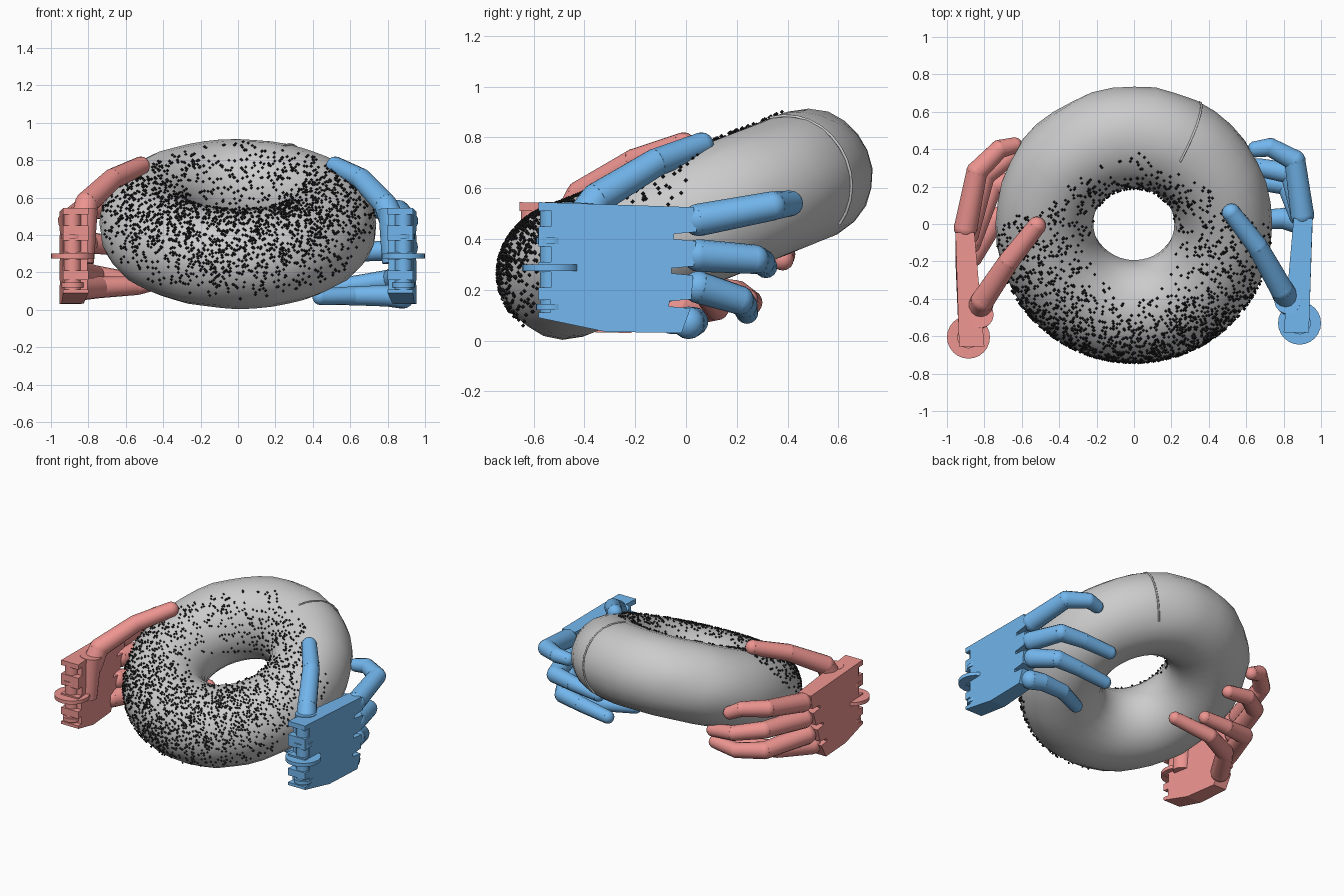
import bpy, bmesh, math, random
from mathutils import Vector, Matrix, noise

if "Cube" in bpy.data.objects:
    bpy.data.objects.remove(bpy.data.objects["Cube"])

random.seed(4)
TILT = Matrix.Translation((0, 0, 0.46)) @ Matrix.Rotation(math.radians(22), 4, 'X') @ Matrix.Diagonal((1, 1.045, 1, 1))
MAJOR, MINOR = 0.48, 0.263


def material(name, rgb):
    m = bpy.data.materials.new(name)
    m.diffuse_color = (*rgb, 1)
    m.use_nodes = True
    m.node_tree.nodes["Principled BSDF"].inputs["Base Color"].default_value = m.diffuse_color
    return m


def finish(bm, name, mat=None, smooth=35):
    bmesh.ops.recalc_face_normals(bm, faces=bm.faces)
    me = bpy.data.meshes.new(name)
    bm.to_mesh(me)
    bm.free()
    ob = bpy.data.objects.new(name, me)
    bpy.context.collection.objects.link(ob)
    if mat:
        me.materials.append(mat)
    if smooth:
        bpy.ops.object.select_all(action='DESELECT')
        ob.select_set(True)
        bpy.context.view_layer.objects.active = ob
        bpy.ops.object.shade_smooth_by_angle(angle=math.radians(smooth))
    return ob


def ring_point(a, b, r=MINOR):
    n = Vector((math.cos(a) * math.cos(b), math.sin(a) * math.cos(b), math.sin(b)))
    return Vector((math.cos(a), math.sin(a), 0)) * MAJOR + n * r, n


# bread ring, slightly uneven
bpy.ops.mesh.primitive_torus_add(major_radius=MAJOR, minor_radius=MINOR, major_segments=40, minor_segments=22)
ring = bpy.context.object
ring.name = "bread_ring"
for v in ring.data.vertices:
    v.co *= 1 + 0.015 * noise.noise(v.co * 6)
ring.data.transform(TILT)
bpy.ops.object.shade_smooth_by_angle(angle=math.radians(40))

# thin crease across the back of the ring
curve = bpy.data.curves.new("crease", 'CURVE')
curve.dimensions = '3D'
curve.bevel_depth = 0.006
curve.bevel_resolution = 1
spline = curve.splines.new('POLY')
spline.points.add(12)
for i, p in enumerate(spline.points):
    b = math.radians(-60 + i * 12)
    p.co = (*(TILT @ ring_point(math.radians(61), b, MINOR + 0.001)[0]), 1)
bpy.context.collection.objects.link(bpy.data.objects.new("crease", curve))

# seeds over the front and upper side
verts, faces = [], []
facing = Vector((0, -0.85, 0.5)).normalized()
count = 0
while count < 2300:
    a, b = random.uniform(0, math.tau), random.uniform(0, math.tau)
    if random.random() > (MAJOR + MINOR * math.cos(b)) / (MAJOR + MINOR):
        continue
    p, n = ring_point(a, b, MINOR + 0.004)
    p, n = TILT @ p, (TILT.to_3x3() @ n).normalized()
    d = n.dot(facing)
    if d < 0.15 or p.y > 0.42 - abs(p.x) * 0.6 or random.random() > d ** 1.5 * max(0, 0.6 - p.y):
        continue
    k = len(verts)
    for axis in range(3):
        for s in (-0.0085, 0.0085):
            q = p.copy()
            q[axis] += s
            verts.append(q)
    for x in (0, 1):
        for y in (2, 3):
            for z in (4, 5):
                f = (k + x, k + y, k + z)
                faces.append(f if (x + y + z) % 2 else f[::-1])
    count += 1
me = bpy.data.meshes.new("seeds")
me.from_pydata(verts, [], faces)
me.materials.append(material("seed_black", (0.02, 0.02, 0.02)))
bpy.context.collection.objects.link(bpy.data.objects.new("seeds", me))


def rod(bm, p, q, r1, r2, sides=14):
    d = q - p
    m = Matrix.Translation((p + q) / 2) @ d.to_track_quat('Z', 'Y').to_matrix().to_4x4()
    bmesh.ops.create_cone(bm, cap_ends=True, segments=sides, radius1=r1, radius2=r2, depth=d.length, matrix=m)


def digit(name, points, mat, r0, r1):
    # tapered links with ball joints and a rounded tip
    bm = bmesh.new()
    n = len(points) - 1
    radius = lambda t: r0 + (r1 - r0) * t / n
    for i, p in enumerate(points):
        bmesh.ops.create_uvsphere(bm, u_segments=14, v_segments=8, radius=radius(i), matrix=Matrix.Translation(p))
        if i < n:
            rod(bm, p, points[i + 1], radius(i), radius(i + 1))
    finish(bm, name, mat)


def hand(side, sx, dy, slope, mat, fingers, thumb):
    # palm plate with slots at the wrist and between the knuckles
    outline = [(-0.58, 0.09), (-0.3, 0.035), (0.02, 0.03)]
    for z in (0.145, 0.275, 0.41):
        outline += [(0.05, z - 0.018), (-0.04, z - 0.01), (-0.04, z + 0.01), (0.05, z + 0.018)]
    outline += [(0.03, 0.525), (-0.58, 0.545)]
    for z0, z1 in ((0.45, 0.51), (0.31, 0.37), (0.21, 0.27), (0.11, 0.16)):
        outline += [(-0.58, z1), (-0.53, z1), (-0.53, z0), (-0.58, z0)]
    bm = bmesh.new()
    inner, outer = [], []
    for y, z in outline:
        t = (y + 0.58) / 0.63
        y += dy - slope * t * (0.525 - z) / 0.5
        inner.append(bm.verts.new((sx * (0.8 + 0.055 * t), y, z)))
        outer.append(bm.verts.new((sx * (0.935 + 0.02 * t), y, z)))
    bm.faces.new(inner)
    bm.faces.new(outer)
    for i in range(len(outline)):
        bm.faces.new((inner[i - 1], inner[i], outer[i], outer[i - 1]))
    finish(bm, side + "_palm", mat, 0)

    # wrist pin, hinge discs and thumb mount
    bm = bmesh.new()
    for z0, z1, r in ((0.1, 0.53, 0.045), (0.275, 0.3, 0.115), (0.12, 0.145, 0.06), (0.38, 0.405, 0.06)):
        c = (sx * 0.885, -0.53 + dy)
        rod(bm, Vector((*c, z0)), Vector((*c, z1)), r, r, 24)
    finish(bm, side + "_wrist_hinge", mat)
    bm = bmesh.new()
    rod(bm, Vector((sx * 0.83, -0.43 + dy, 0.25)), Vector((sx * 0.82, -0.41 + dy, 0.54)), 0.06, 0.07, 16)
    finish(bm, side + "_thumb_mount", mat)

    for name, pts in fingers.items():
        digit(f"{side}_{name}", [Vector((sx * x, y, z)) for x, y, z in pts], mat, 0.064, 0.044)
    digit(side + "_thumb", [Vector((sx * x, y, z)) for x, y, z in thumb], mat, 0.07, 0.05)


hand("right", 1, 0, 0.04, material("blue", (0.17, 0.47, 0.85)), {
    "index_finger": [(0.9, 0.05, 0.475), (0.86, 0.34, 0.53), (0.73, 0.41, 0.54), (0.65, 0.4, 0.53)],
    "middle_finger": [(0.9, 0.05, 0.335), (0.84, 0.27, 0.32), (0.68, 0.3, 0.31), (0.47, 0.315, 0.29)],
    "ring_finger": [(0.89, 0.05, 0.21), (0.82, 0.21, 0.16), (0.67, 0.23, 0.14), (0.45, 0.24, 0.11)],
    "little_finger": [(0.88, 0.01, 0.07), (0.8, 0.03, 0.075), (0.62, 0.02, 0.075), (0.44, -0.06, 0.07)],
}, [(0.83, -0.42, 0.46), (0.79, -0.35, 0.56), (0.66, -0.12, 0.7), (0.52, 0.06, 0.77)])

hand("left", -1, -0.075, 0.17, material("red", (0.85, 0.3, 0.28)), {
    "index_finger": [(0.9, -0.02, 0.475), (0.84, 0.28, 0.53), (0.72, 0.4, 0.54), (0.64, 0.42, 0.5)],
    "middle_finger": [(0.89, -0.05, 0.345), (0.8, 0.26, 0.36), (0.64, 0.38, 0.34), (0.48, 0.38, 0.32)],
    "ring_finger": [(0.88, -0.1, 0.21), (0.76, 0.2, 0.18), (0.57, 0.25, 0.15), (0.4, 0.24, 0.16)],
    "little_finger": [(0.87, -0.17, 0.11), (0.74, 0.03, 0.12), (0.54, 0.12, 0.13), (0.29, 0.07, 0.19)],
}, [(0.83, -0.46, 0.46), (0.81, -0.41, 0.57), (0.67, -0.2, 0.7), (0.52, -0.01, 0.77)])
